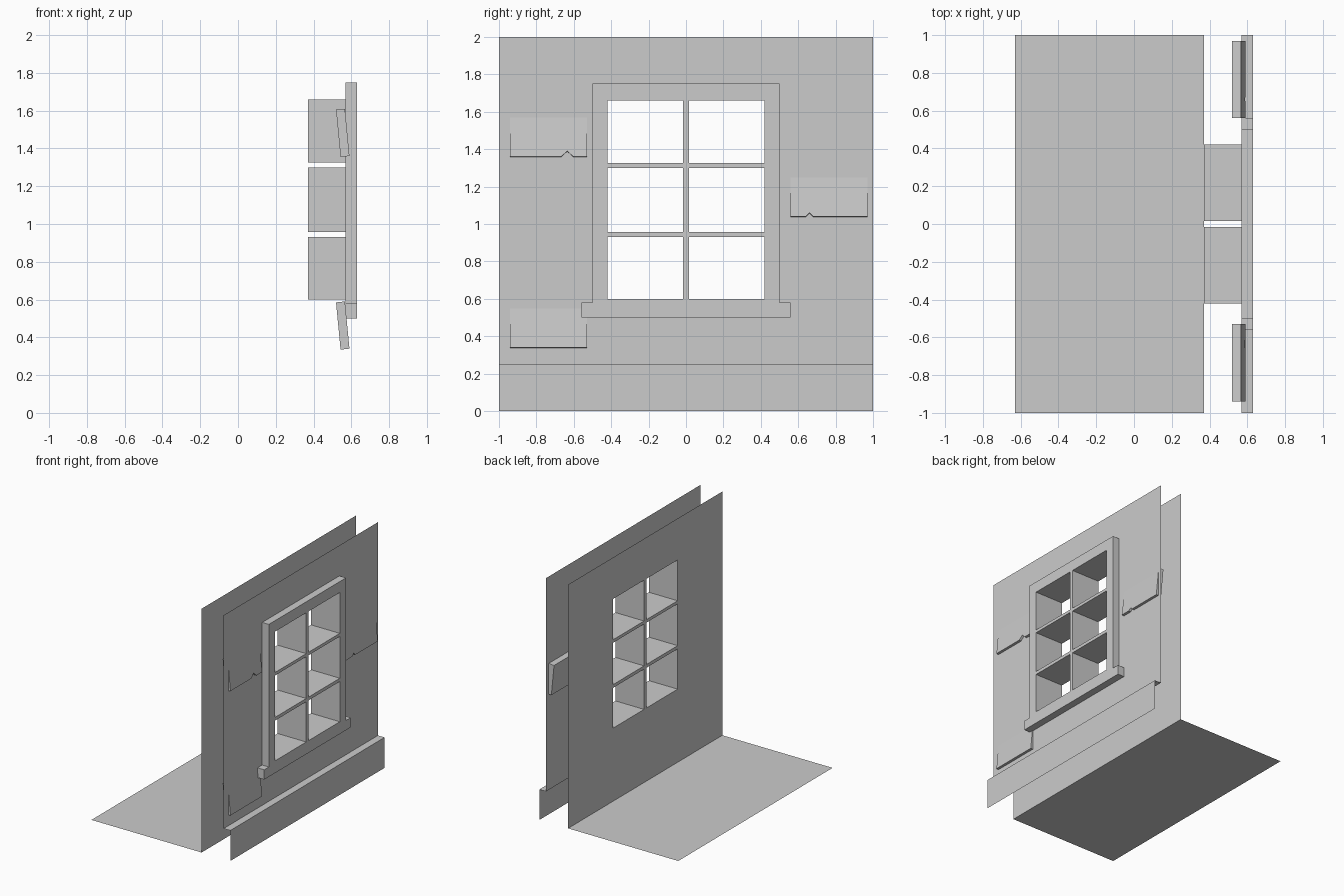
import bpy, bmesh

if "Cube" in bpy.data.objects:
    bpy.data.objects.remove(bpy.data.objects["Cube"])

ROOM_X, WALL_X, TRIM_X = 0.37, 0.57, 0.63
PANES_Y = [(-0.42, -0.015), (0.015, 0.42)]
PANES_Z = [(0.6, 0.93), (0.957, 1.3), (1.325, 1.66)]
PANE_YS = [v for pair in PANES_Y for v in pair]
PANE_ZS = [v for pair in PANES_Z for v in pair]


def finish(name, bm):
    mesh = bpy.data.meshes.new(name)
    bm.to_mesh(mesh)
    bm.free()
    bpy.context.collection.objects.link(bpy.data.objects.new(name, mesh))


def in_pane(y, z):
    return (any(a < y < b for a, b in PANES_Y)
            and any(a < z < b for a, b in PANES_Z))


def in_trim(y, z):
    return 0.5 < z < 1.75 and abs(y) < (0.56 if z < 0.58 else 0.5)


def sheet(x, ys, zs, keep, flip=False):
    """Upright sheet facing +x, keeping only the cells that pass the test."""
    bm = bmesh.new()
    grid = [[bm.verts.new((x, y, z)) for z in zs] for y in ys]
    for i in range(len(ys) - 1):
        for j in range(len(zs) - 1):
            if keep((ys[i] + ys[i + 1]) / 2, (zs[j] + zs[j + 1]) / 2):
                f = [grid[i][j], grid[i + 1][j], grid[i + 1][j + 1], grid[i][j + 1]]
                bm.faces.new(f[::-1] if flip else f)
    loose = [v for v in bm.verts if not v.link_faces]
    bmesh.ops.delete(bm, geom=loose, context='VERTS')
    return bm


def strip(name, profile):
    """Sweep an open (x, z) profile along the whole wall length."""
    bm = bmesh.new()
    rows = [[bm.verts.new((x, y, z)) for y in (-1, 1)] for x, z in profile]
    for a, b in zip(rows, rows[1:]):
        bm.faces.new((a[0], a[1], b[1], b[0]))
    finish(name, bm)


# Floor and inner wall with pane openings
strip("floor", [(ROOM_X, 0), (-0.63, 0)][::-1])
bpy.data.objects["floor"].data.flip_normals()
finish("inner_wall", sheet(ROOM_X, [-1] + PANE_YS + [1], [0] + PANE_ZS + [2],
                           lambda y, z: not in_pane(y, z), True))

# Outer wall, cut out behind the window trim
finish("outer_wall", sheet(WALL_X, [-1, -0.56, -0.5, 0.5, 0.56, 1],
                           [0.25, 0.5, 0.58, 1.75, 2],
                           lambda y, z: not in_trim(y, z)))

# Foundation ledge and face
strip("foundation", [(TRIM_X, 0), (TRIM_X, 0.25), (WALL_X, 0.25)])

# Window frame with sill; edges run back to the outer wall, panes to the inner
bm = sheet(TRIM_X, [-0.56, -0.5] + PANE_YS + [0.5, 0.56],
           [0.5, 0.58] + PANE_ZS + [1.75],
           lambda y, z: in_trim(y, z) and not in_pane(y, z))
rim = [e for e in bm.edges if e.is_boundary]
new = bmesh.ops.extrude_edge_only(bm, edges=rim)["geom"]
for v in new:
    if isinstance(v, bmesh.types.BMVert):
        pane_edge = abs(v.co.y) < 0.43 and 0.59 < v.co.z < 1.67
        v.co.x = ROOM_X if pane_edge else WALL_X
finish("window_frame", bm)


def plank(name, y0, y1, z, notch=None):
    """Tilted siding board; notch is (centre y, half width, height)."""
    outline = [(y0, 0), (y1, 0), (y1, 1), (y0, 1)]
    if notch:
        c, w, h = notch
        outline[1:1] = [(c - w, 0), (c, h / 0.25), (c + w, 0)]
    bm = bmesh.new()
    front = [bm.verts.new((0.59 - 0.024 * t, y, z + 0.25 * t)) for y, t in outline]
    back = [bm.verts.new((v.co.x - 0.047, v.co.y, v.co.z - 0.005)) for v in front]
    bm.faces.new(front)
    bm.faces.new(back[::-1])
    for i in range(len(front)):
        k = (i + 1) % len(front)
        bm.faces.new((front[k], front[i], back[i], back[k]))
    finish(name, bm)


# Siding boards poking through the outer wall
plank("upper_plank", -0.94, -0.53, 1.36, (-0.635, 0.033, 0.03))
plank("middle_plank", 0.56, 0.97, 1.04, (0.66, 0.02, 0.02))
plank("lower_plank", -0.94, -0.53, 0.34)
